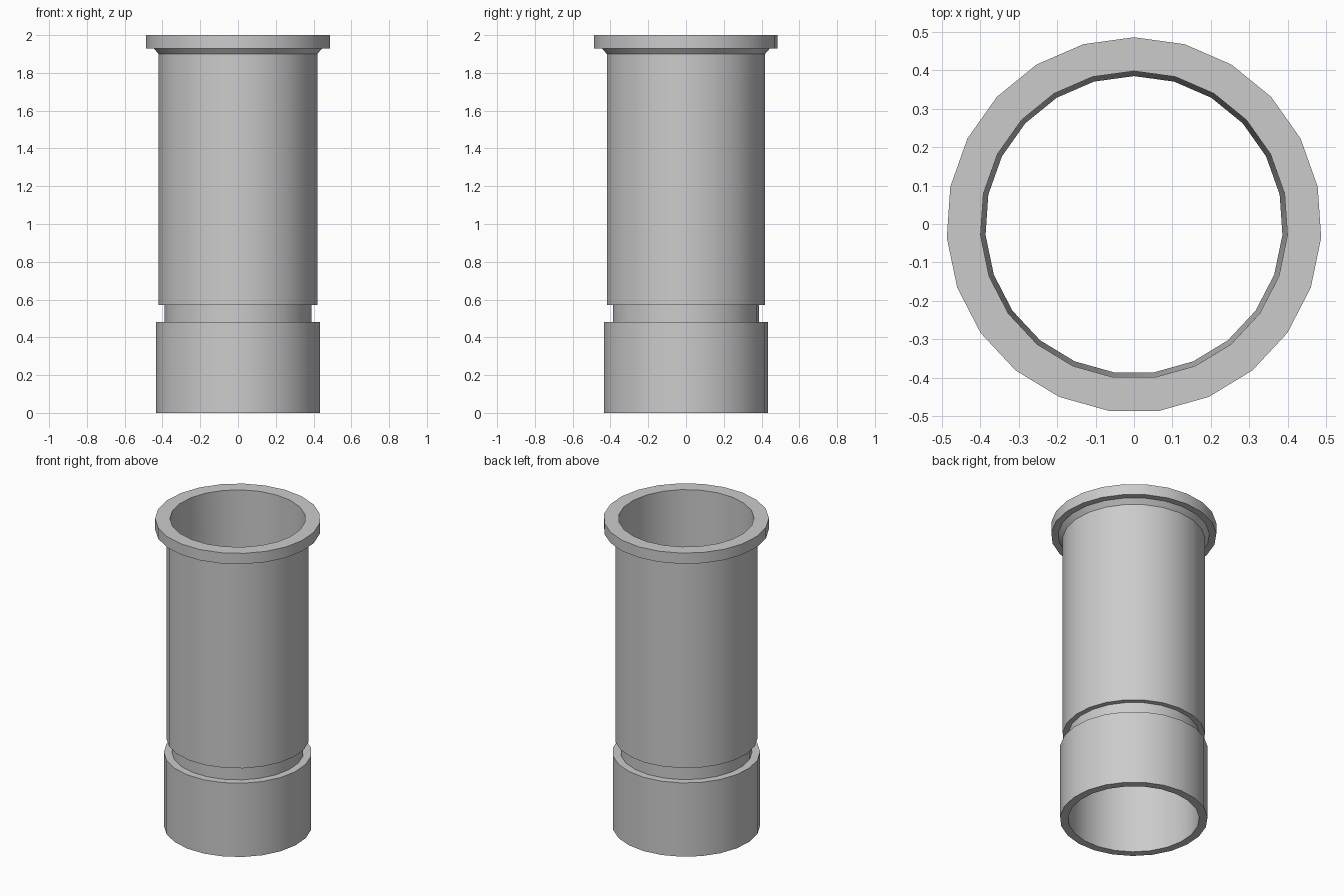
import bpy, bmesh, math

if "Cube" in bpy.data.objects:
    bpy.data.objects.remove(bpy.data.objects["Cube"])

SIDES = 23
Y_SHIFT = -0.0023  # odd-sided ring, centred by its bounds

# (radius, height) cross-section, up the outside and down the bore
PROFILE = [
    (0.436, 0.0), (0.436, 0.48),                  # lower collar
    (0.389, 0.48), (0.389, 0.57),                 # groove
    (0.421, 0.57), (0.421, 1.90),                 # main barrel
    (0.447, 1.93), (0.488, 1.93), (0.488, 2.0),   # chamfer and flange
    (0.400, 2.0), (0.387, 0.57), (0.387, 0.0),    # slightly tapered bore
]


def lathe(name, profile):
    """Revolve a closed profile about z."""
    bm = bmesh.new()
    rings = []
    for i in range(SIDES):
        a = math.pi / 2 + 2 * math.pi * i / SIDES
        rings.append([bm.verts.new((r * math.cos(a), r * math.sin(a) + Y_SHIFT, z))
                      for r, z in profile])
    n = len(profile)
    for i in range(SIDES):
        p, q = rings[i], rings[(i + 1) % SIDES]
        for j in range(n):
            k = (j + 1) % n
            bm.faces.new((p[j], q[j], q[k], p[k]))
    bmesh.ops.recalc_face_normals(bm, faces=bm.faces[:])
    mesh = bpy.data.meshes.new(name)
    bm.to_mesh(mesh)
    bm.free()
    obj = bpy.data.objects.new(name, mesh)
    bpy.context.collection.objects.link(obj)
    bpy.context.view_layer.objects.active = obj
    obj.select_set(True)
    bpy.ops.object.shade_smooth_by_angle(angle=math.radians(30))
    return obj


# Flanged sleeve
lathe("flanged_sleeve", PROFILE)
